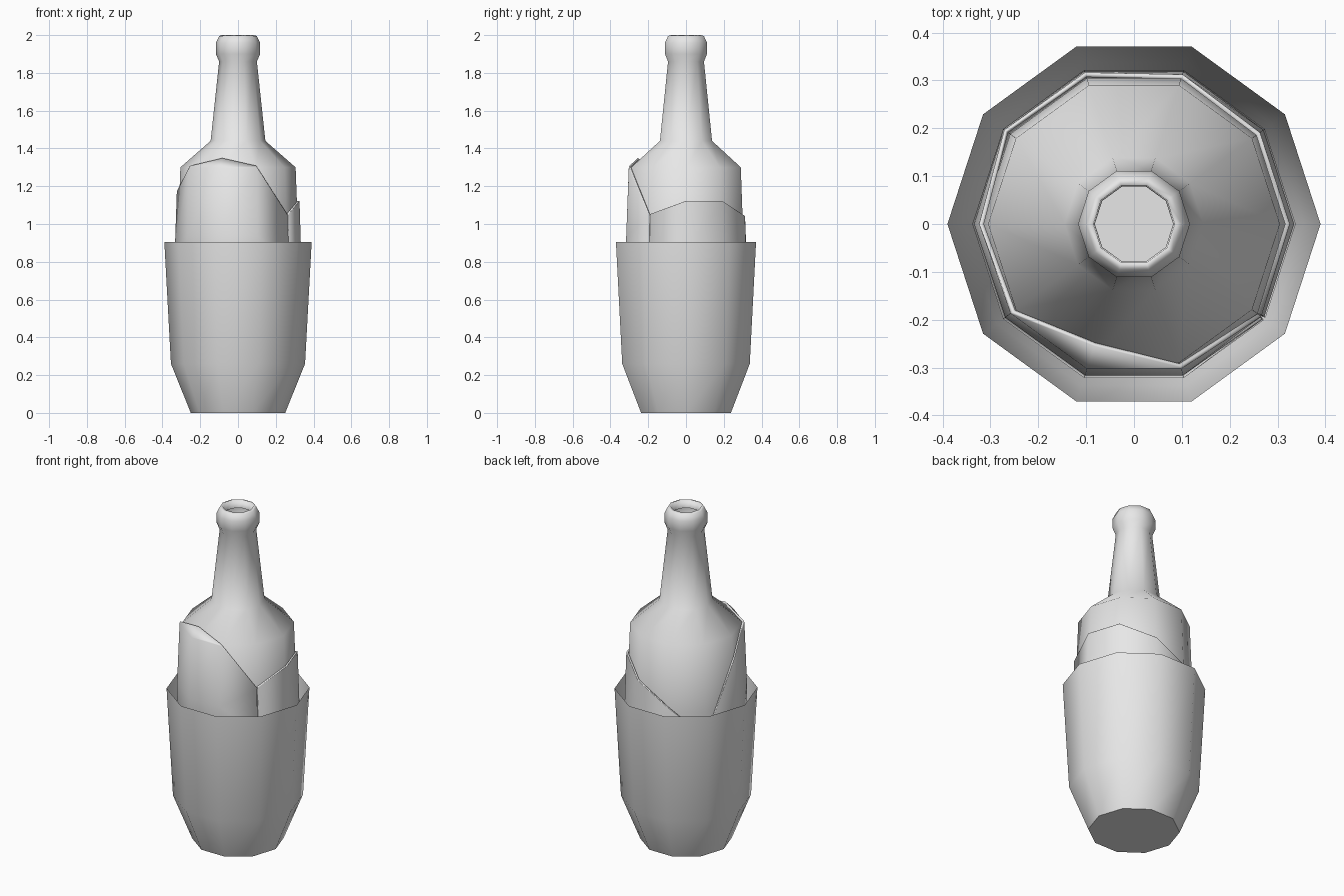
import bpy
import math

if "Cube" in bpy.data.objects:
    bpy.data.objects.remove(bpy.data.objects["Cube"])

SIDES = 10
STEP = 2 * math.pi / SIDES

grey = bpy.data.materials.new("light_grey")
grey.diffuse_color = (0.8, 0.8, 0.8, 1)
grey.use_nodes = True
grey.node_tree.nodes["Principled BSDF"].inputs["Base Color"].default_value = grey.diffuse_color


def make(name, verts, faces):
    mesh = bpy.data.meshes.new(name)
    mesh.from_pydata(verts, [], faces)
    mesh.materials.append(grey)
    obj = bpy.data.objects.new(name, mesh)
    bpy.context.collection.objects.link(obj)
    for p in mesh.polygons:
        p.use_smooth = len(p.vertices) < SIDES   # end caps stay flat
    return obj


def point(r, k, z):
    return (r * math.cos(k * STEP), r * math.sin(k * STEP), z)


def lathe(name, profile):
    """Ten-sided turned shell, closed at the bottom and open at the top."""
    verts = [point(r, k, z) for r, z in profile for k in range(SIDES)]
    faces = [tuple(reversed(range(SIDES)))]
    for i in range(len(profile) - 1):
        for k in range(SIDES):
            a, b = i * SIDES + k, i * SIDES + (k + 1) % SIDES
            faces.append((a, b, b + SIDES, a + SIDES))
    return make(name, verts, faces)


# Bottle: body, shoulder, neck and rolled lip
bottle_profile = [(0.24, 0.03), (0.325, 0.27), (0.32, 0.9), (0.305, 1.30),
                  (0.145, 1.44), (0.1, 1.86), (0.117, 1.90),
                  (0.117, 1.96), (0.1, 1.995), (0.085, 2.0), (0.082, 1.95)]
lathe("bottle", bottle_profile)

# Outer paper sleeve, flaring to an open rim
lathe("paper_sleeve", [(0.25, 0), (0.355, 0.26), (0.39, 0.905)])


def bottle_radius(z):
    for (r0, z0), (r1, z1) in zip(bottle_profile, bottle_profile[1:]):
        if z0 <= z <= z1:
            return r0 + (r1 - r0) * (z - z0) / (z1 - z0)


# Inner wrap hugging the bottle, with a jagged top edge and a seam at -36 degrees
tops = [1.05, 1.12, 1.12, 1.04, 0.93, 0.75, 1.17, 1.30, 1.34, 1.30, 1.04]
verts, faces = [], []
for i, top in enumerate(tops):
    k = i - 1
    levels = (0.4, 0.4 + (min(top, 1.295) - 0.4) * 0.6, min(top, 1.295), top + 0.002)
    for z in levels:
        verts.append(point(bottle_radius(z) + 0.004, k, z))
for i in range(len(tops) - 1):
    for j in range(3):
        a = i * 4 + j
        faces.append((a, a + 4, a + 5, a + 1))
wrap = make("inner_wrap", verts, faces)
solid = wrap.modifiers.new("thickness", "SOLIDIFY")
solid.thickness = 0.01
solid.offset = 1
